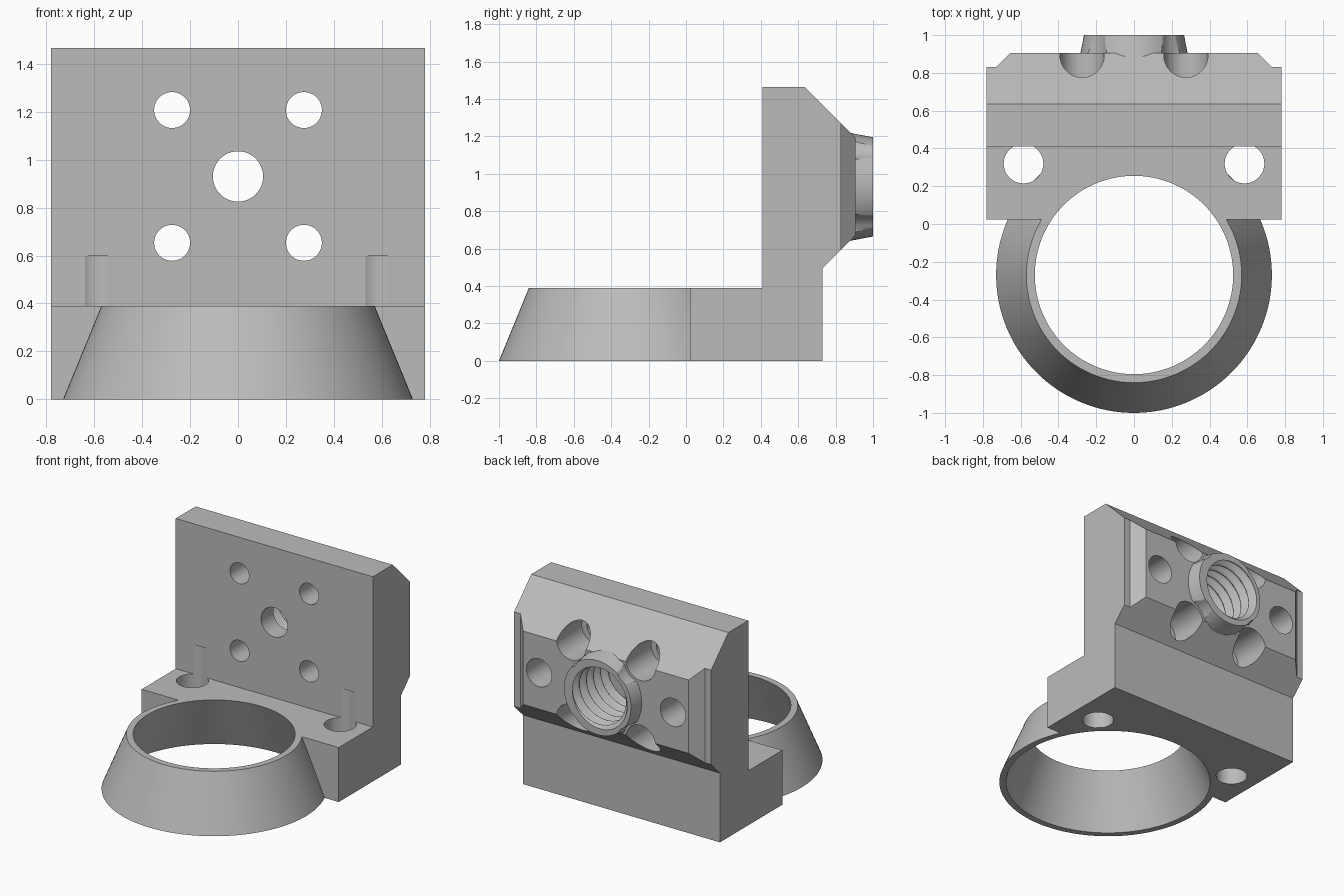
import bpy, bmesh, math
from mathutils import Matrix, Vector

cube = bpy.data.objects.get("Cube")
if cube:
    bpy.data.objects.remove(cube, do_unlink=True)

metal = bpy.data.materials.new("plain_grey")
metal.use_nodes = True
metal.diffuse_color = (0.5, 0.5, 0.5, 1)
metal.node_tree.nodes["Principled BSDF"].inputs["Base Color"].default_value = (0.5, 0.5, 0.5, 1)

AXIS_Z = 0.93      # height of the threaded socket
RING_Y = -0.27     # centre of the ring


def finish(name, bm):
    bmesh.ops.recalc_face_normals(bm, faces=bm.faces)
    mesh = bpy.data.meshes.new(name)
    bm.to_mesh(mesh)
    bm.free()
    mesh.materials.append(metal)
    obj = bpy.data.objects.new(name, mesh)
    bpy.context.collection.objects.link(obj)
    return obj


def prism(name, outline, place, lo, hi):
    """Extrude a 2D outline between lo and hi; place maps (u, v, w) to a point."""
    bm = bmesh.new()
    face = bm.faces.new([bm.verts.new(place(u, v, lo)) for u, v in outline])
    ext = bmesh.ops.extrude_face_region(bm, geom=[face])
    verts = [g for g in ext["geom"] if isinstance(g, bmesh.types.BMVert)]
    bmesh.ops.translate(bm, verts=verts, vec=Vector(place(0, 0, hi)) - Vector(place(0, 0, lo)))
    return finish(name, bm)


def cone(name, start, end, r1, r2, sides=48):
    """Round bar or cone from start to end."""
    a, b = Vector(start), Vector(end)
    turn = (b - a).to_track_quat('Z', 'Y').to_matrix().to_4x4()
    bm = bmesh.new()
    bmesh.ops.create_cone(bm, cap_ends=True, segments=sides, radius1=r1, radius2=r2,
                          depth=(b - a).length, matrix=Matrix.Translation((a + b) / 2) @ turn)
    return finish(name, bm)


def thread_cutter(name, y0, y1, radius, depth, pitch, sides=64):
    """Bar along y with a helical wave on its wall."""
    bm = bmesh.new()
    rows = round((y1 - y0) / pitch * 16)
    rings = []
    for j in range(rows + 1):
        y = y0 + (y1 - y0) * j / rows
        ring = []
        for i in range(sides):
            t = math.tau * i / sides
            r = radius + depth * math.cos(math.tau * y / pitch - t)
            ring.append(bm.verts.new((r * math.cos(t), y, AXIS_Z + r * math.sin(t))))
        rings.append(ring)
    for a, b in zip(rings, rings[1:]):
        for i in range(sides):
            k = (i + 1) % sides
            bm.faces.new((a[i], a[k], b[k], b[i]))
    bm.faces.new(rings[0])
    bm.faces.new(rings[-1])
    return finish(name, bm)


def combine(target, tool, operation):
    mod = target.modifiers.new("combine", 'BOOLEAN')
    mod.operation, mod.solver, mod.object = operation, 'EXACT', tool
    bpy.context.view_layer.objects.active = target
    bpy.ops.object.modifier_apply(modifier=mod.name)
    bpy.data.objects.remove(tool, do_unlink=True)


# Body: side profile limited by a plan outline with chamfered rear corners
side = [(0.025, 0), (0.73, 0), (0.73, 0.495), (0.905, 0.67), (0.905, 1.195),
        (0.635, 1.465), (0.41, 1.465), (0.41, 0.39), (0.025, 0.39)]
bracket = prism("mounting_bracket", side, lambda u, v, w: (w, u, v), -0.9, 0.9)
half = [(0.78, -0.5), (0.78, 0.83), (0.73, 0.83), (0.6, 0.96)]
plan = half + [(-x, y) for x, y in reversed(half)]
combine(bracket, prism("plan_limit", plan, lambda u, v, w: (u, v, w), -0.5, 2), 'INTERSECT')

# Counterbored bolt holes, blind rear holes and vertical foot holes
corners = [(sx * 0.275, AXIS_Z + sz * 0.277) for sx in (-1, 1) for sz in (-1, 1)]
for x, z in corners:
    combine(bracket, cone("bolt_hole", (x, 0.2, z), (x, 1.1, z), 0.075, 0.075), 'DIFFERENCE')
    combine(bracket, cone("counterbore", (x, 0.62, z), (x, 1.1, z), 0.117, 0.117), 'DIFFERENCE')
for s in (-1, 1):
    x = s * 0.53
    combine(bracket, cone("blind_hole", (x, 0.6, AXIS_Z), (x, 1.1, AXIS_Z), 0.1, 0.1), 'DIFFERENCE')
    x = s * 0.585
    combine(bracket, cone("foot_hole", (x, 0.32, -0.2), (x, 0.32, 0.6), 0.105, 0.105), 'DIFFERENCE')

# Tapered socket boss, notched around the bolt holes
boss = cone("socket_boss", (0, 0.75, AXIS_Z), (0, 1, AXIS_Z), 0.313, 0.265, 64)
for x, z in corners:
    combine(boss, cone("notch", (x, 0.6, z), (x, 1.1, z), 0.134, 0.134), 'DIFFERENCE')
combine(bracket, boss, 'UNION')
combine(bracket, thread_cutter("thread", 0.55, 1.03, 0.217, 0.018, 0.08), 'DIFFERENCE')
combine(bracket, cone("through_hole", (0, 0.2, AXIS_Z), (0, 0.7, AXIS_Z), 0.105, 0.105), 'DIFFERENCE')

# Flared ring, hollowed together with the foot
combine(bracket, cone("ring", (0, RING_Y, 0), (0, RING_Y, 0.39), 0.73, 0.57, 128), 'UNION')
flare = (0.685 - 0.525) / 0.39 * 0.1
combine(bracket, cone("ring_hollow", (0, RING_Y, -0.1), (0, RING_Y, 0.49),
                      0.685 + flare, 0.525 - flare, 128), 'DIFFERENCE')

bpy.ops.object.select_all(action='DESELECT')
bracket.select_set(True)
bpy.context.view_layer.objects.active = bracket
bpy.ops.object.shade_smooth_by_angle(angle=math.radians(30))
